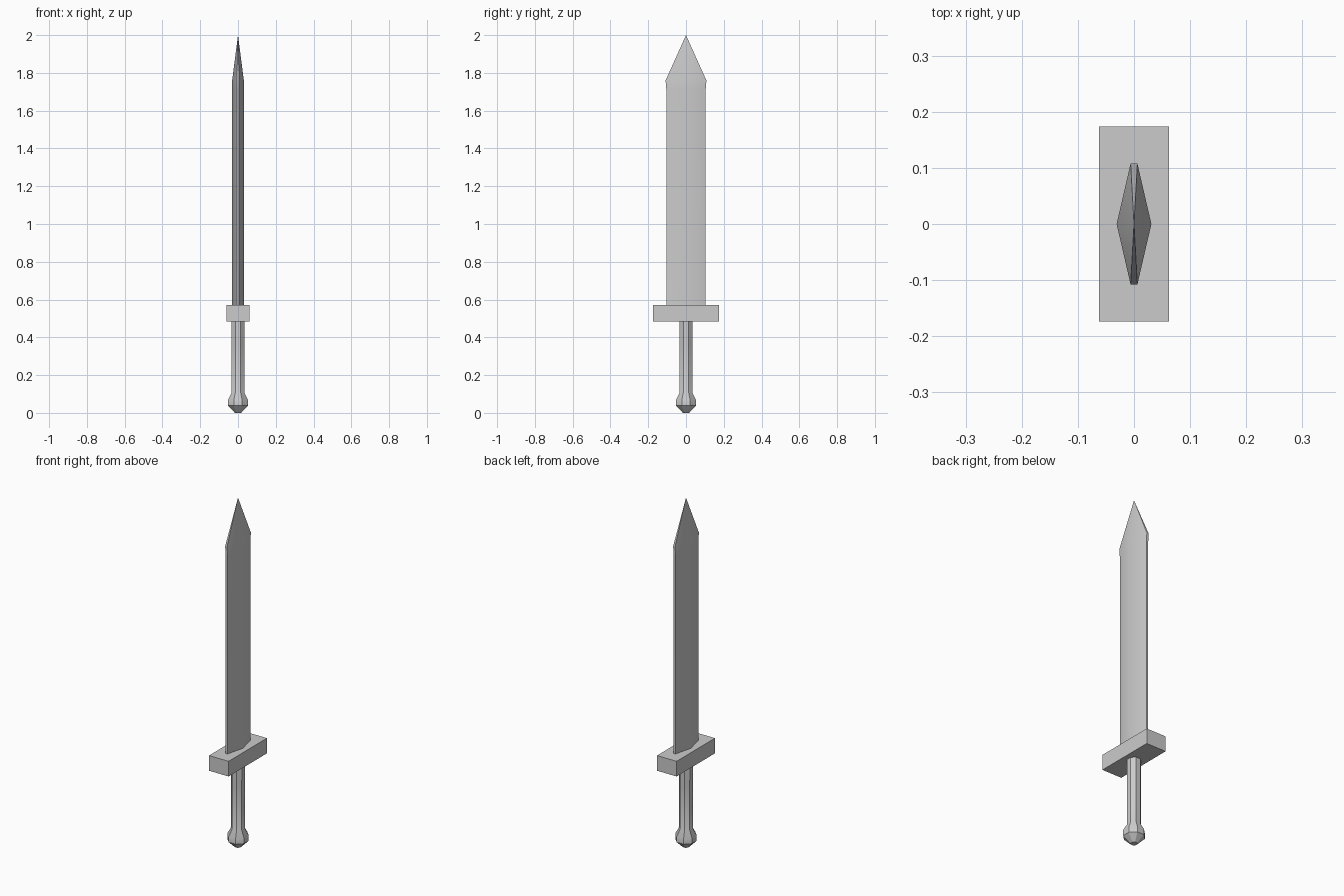
import bpy, bmesh, math

if "Cube" in bpy.data.objects:
    bpy.data.objects.remove(bpy.data.objects["Cube"])


def finish(name, bm):
    bmesh.ops.recalc_face_normals(bm, faces=bm.faces)
    mesh = bpy.data.meshes.new(name)
    bm.to_mesh(mesh)
    bm.free()
    ob = bpy.data.objects.new(name, mesh)
    bpy.context.collection.objects.link(ob)
    bpy.ops.object.select_all(action='DESELECT')
    bpy.context.view_layer.objects.active = ob
    ob.select_set(True)
    bpy.ops.object.shade_smooth_by_angle(angle=math.radians(30))
    return ob


def loft(name, rings, tip=None):
    """Skin a stack of equal-sized rings, closing with a cap or a point."""
    bm = bmesh.new()
    loops = [[bm.verts.new(p) for p in ring] for ring in rings]
    for a, b in zip(loops, loops[1:]):
        for i in range(len(a)):
            j = (i + 1) % len(a)
            bm.faces.new((a[i], a[j], b[j], b[i]))
    bm.faces.new(loops[0])
    top = loops[-1]
    if tip:
        point = bm.verts.new(tip)
        for i in range(len(top)):
            bm.faces.new((top[i], top[(i + 1) % len(top)], point))
    else:
        bm.faces.new(top)
    return finish(name, bm)


def octagon(r, z):
    return [(r * math.cos(math.pi / 8 + i * math.pi / 4),
             r * math.sin(math.pi / 8 + i * math.pi / 4), z) for i in range(8)]


def blade_section(half_width, z):
    ridge, edge, w = 0.031, 0.006, half_width
    return [(ridge, 0, z), (edge, w, z), (-edge, w, z),
            (-ridge, 0, z), (-edge, -w, z), (edge, -w, z)]


# Blade with a slight flare below the point
loft("blade", [blade_section(w, z) for w, z in
               ((0.104, 0.56), (0.104, 1.71), (0.108, 1.76))], tip=(0, 0, 2.0))

# Cross guard
bm = bmesh.new()
bmesh.ops.create_cube(bm, size=1)
bmesh.ops.scale(bm, vec=(0.124, 0.348, 0.087), verts=bm.verts)
bmesh.ops.translate(bm, vec=(0, 0, 0.5275), verts=bm.verts)
finish("cross_guard", bm)

# Eight-sided grip and pommel
loft("grip_and_pommel", [octagon(r, z) for r, z in
                         ((0.018, 0.0), (0.057, 0.038), (0.057, 0.07),
                          (0.036, 0.108), (0.036, 0.36), (0.037, 0.49))])
